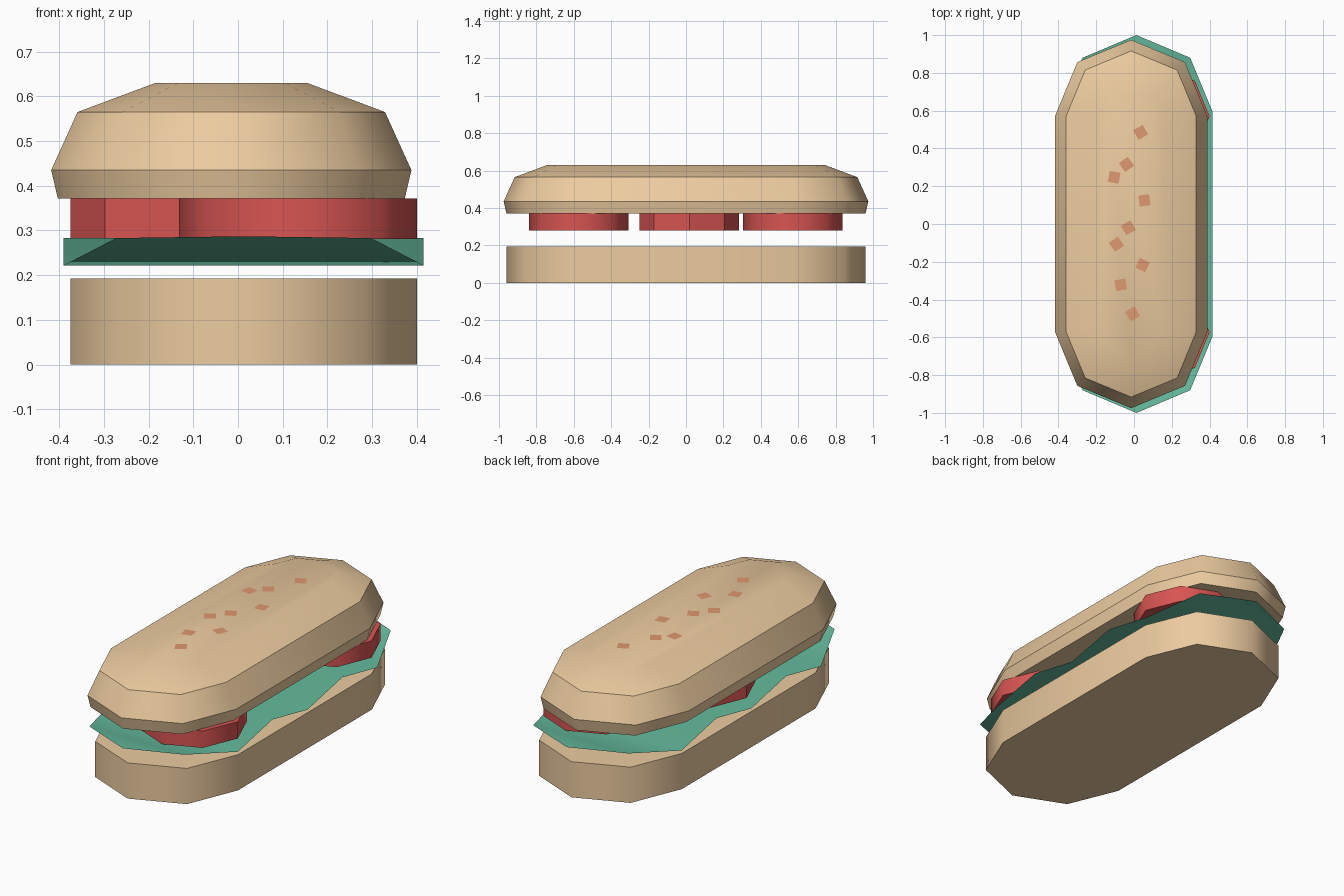
import bpy, bmesh
from math import sin, cos, pi, radians

if "Cube" in bpy.data.objects:
    bpy.data.objects.remove(bpy.data.objects["Cube"])


def material(name, rgb):
    m = bpy.data.materials.new(name)
    m.diffuse_color = (*rgb, 1)
    m.use_nodes = True
    m.node_tree.nodes["Principled BSDF"].inputs["Base Color"].default_value = m.diffuse_color
    return m


BREAD = material("bread", (0.84, 0.60, 0.35))
SEED = material("seed", (0.74, 0.32, 0.16))
RED = material("tomato", (0.68, 0.09, 0.085))
GREEN = material("lettuce", (0.13, 0.50, 0.34))


def finish(bm, name, mat, smooth=True):
    for f in bm.faces:
        f.smooth = smooth
    me = bpy.data.meshes.new(name)
    bm.to_mesh(me)
    bm.free()
    me.materials.append(mat)
    ob = bpy.data.objects.new(name, me)
    bpy.context.collection.objects.link(ob)
    return ob


def outline(r, half):
    """Octagon, stretched along y by a straight half length."""
    if half == 0:
        return [(r * cos(i * pi / 4), r * sin(i * pi / 4)) for i in range(8)]
    return ([(r * cos(i * pi / 4), r * sin(i * pi / 4) + half) for i in range(5)] +
            [(r * cos(i * pi / 4), r * sin(i * pi / 4) - half) for i in range(4, 9)])


def stack(name, mat, cx, cy, half, rings, smooth=True):
    """Closed solid from (radius, height, sharp) rings."""
    bm = bmesh.new()
    loops = [[bm.verts.new((cx + x, cy + y, z)) for x, y in outline(r, half)]
             for r, z, _ in rings]
    n = len(loops[0])
    for a, b in zip(loops, loops[1:]):
        for i in range(n):
            j = (i + 1) % n
            bm.faces.new((a[i], a[j], b[j], b[i]))
    bm.faces.new(loops[0][::-1])
    bm.faces.new(loops[-1])
    for loop, (_, _, sharp) in zip(loops, rings):
        for i in range(n):
            bm.edges.get((loop[i], loop[(i + 1) % n])).smooth = not sharp
    return finish(bm, name, mat, smooth)


# Buns
stack("bottom_bun", BREAD, 0.0125, 0, 0.572,
      [(0.3875, 0, True), (0.3875, 0.193, True)])
stack("top_bun", BREAD, -0.015, 0, 0.572,
      [(0.388, 0.371, True), (0.403, 0.435, True),
       (0.344, 0.565, True), (0.17, 0.63, False)])

# Tomato slices
for name, x, y, smooth in (("front_tomato", 0.134, -0.573, True),
                           ("middle_tomato", -0.109, 0.018, False),
                           ("back_tomato", 0.134, 0.570, True)):
    stack(name, RED, x, y, 0,
          [(0.266, 0.281, True), (0.266, 0.372, True)], smooth)

# Wavy lettuce sheet: rows of (y, half width, height)
LOW, HIGH = 0.222, 0.283
rows = [(-0.88, 0.285, HIGH)]
rows += [(-0.595 + i * 0.2975, 0.403, HIGH if i % 2 else LOW) for i in range(5)]
rows += [(0.88, 0.285, HIGH)]
bm = bmesh.new()
pairs = [[bm.verts.new((0.0125 + s * w, y, z)) for s in (-1, 1)] for y, w, z in rows]
for (a, b), (c, d) in zip(pairs, pairs[1:]):
    bm.faces.new((a, b, d, c))
front_tip = bm.verts.new((0.0125, -1, 0.287))
back_tip = bm.verts.new((0.0125, 1, 0.287))
bm.faces.new((front_tip, pairs[0][1], pairs[0][0]))
bm.faces.new((back_tip, pairs[-1][0], pairs[-1][1]))
finish(bm, "lettuce", GREEN)

# Flat square seeds: (x, y, turn)
seeds = [(0.035, 0.485, 30), (-0.04, 0.315, 35), (-0.105, 0.247, -10),
         (0.055, 0.125, 8), (-0.03, -0.02, 30), (-0.093, -0.107, 35),
         (0.045, -0.217, -25), (-0.07, -0.322, 10), (-0.008, -0.476, 30)]
bm = bmesh.new()
for x, y, turn in seeds:
    bm.faces.new([bm.verts.new((x + 0.041 * cos(radians(turn + 45 + 90 * k)),
                                y + 0.041 * sin(radians(turn + 45 + 90 * k)), 0.632))
                  for k in range(4)])
finish(bm, "seeds", SEED, False)
